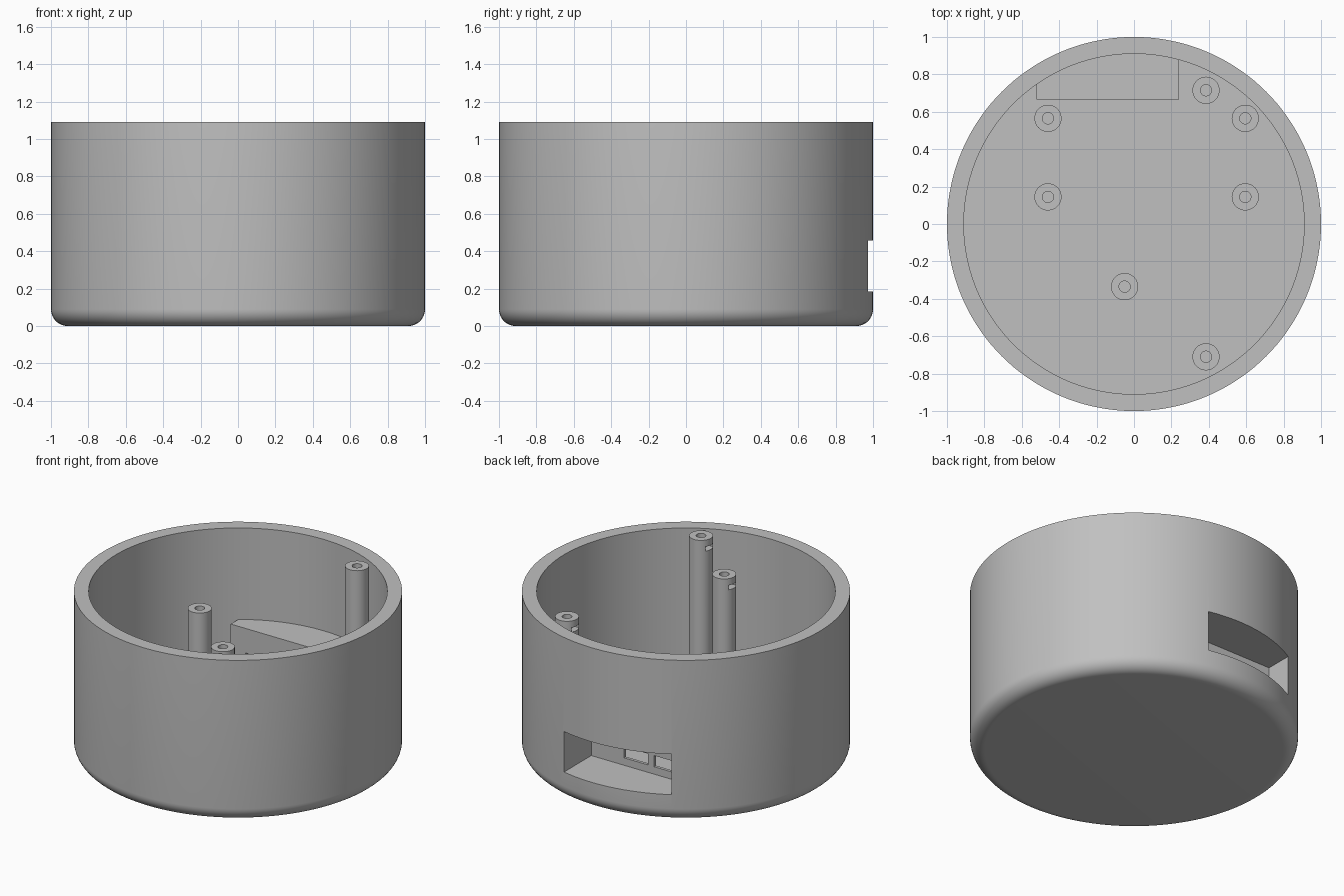
import bpy, bmesh, math
from mathutils import Vector, Matrix

if "Cube" in bpy.data.objects:
    bpy.data.objects.remove(bpy.data.objects["Cube"], do_unlink=True)

# Single plain material
grey = bpy.data.materials.new("plain grey")
grey.use_nodes = True
colour = (0.53, 0.53, 0.53, 1)
grey.diffuse_color = colour
bsdf = next(n for n in grey.node_tree.nodes if n.type == 'BSDF_PRINCIPLED')
bsdf.inputs["Base Color"].default_value = colour

HEIGHT, WALL, FLOOR = 1.09, 0.91, 0.09


def finish(name, bm):
    bmesh.ops.recalc_face_normals(bm, faces=bm.faces)
    mesh = bpy.data.meshes.new(name)
    bm.to_mesh(mesh)
    bm.free()
    mesh.materials.append(grey)
    obj = bpy.data.objects.new(name, mesh)
    bpy.context.collection.objects.link(obj)
    return obj


def lathe(name, profile, steps, x=0, y=0):
    """Revolve a profile of (radius, z) points around a vertical axis."""
    bm = bmesh.new()
    verts = [bm.verts.new((r, 0, z)) for r, z in profile]
    edges = [bm.edges.new(pair) for pair in zip(verts, verts[1:])]
    bmesh.ops.spin(bm, geom=verts + edges, cent=(0, 0, 0), axis=(0, 0, 1),
                   angle=math.tau, steps=steps)
    bmesh.ops.remove_doubles(bm, verts=bm.verts, dist=1e-5)
    bmesh.ops.translate(bm, verts=bm.verts, vec=(x, y, 0))
    return finish(name, bm)


def box(name, low, high):
    low, high = Vector(low), Vector(high)
    bm = bmesh.new()
    bmesh.ops.create_cube(bm, size=1, matrix=Matrix.Translation((low + high) / 2)
                          @ Matrix.Diagonal((*(high - low), 1)))
    return finish(name, bm)


def boolean(target, tool, operation):
    """Apply a boolean and discard the tool."""
    mod = target.modifiers.new(operation, 'BOOLEAN')
    mod.operation, mod.object, mod.solver = operation, tool, 'EXACT'
    bpy.context.view_layer.objects.active = target
    bpy.ops.object.modifier_apply(modifier=mod.name)
    bpy.data.objects.remove(tool, do_unlink=True)


# Round cup with a rounded lower edge
fillet = [(WALL + 0.09 * math.sin(a), 0.09 - 0.09 * math.cos(a))
          for a in (math.pi / 2 * i / 10 for i in range(11))]
cup = lathe("round_housing", [(0, 0)] + fillet +
            [(1, HEIGHT), (WALL, HEIGHT), (WALL, FLOOR), (0, FLOOR)], 144)

# Port recess: thin-walled box inside the rear wall, opened from outside
recess = box("port_recess", (-0.52, 0.665, 0.06), (0.24, 1.1, 0.475))
trim = lathe("trim", [(0, 0), (0.95, 0), (0.95, 1), (0, 1)], 144)
boolean(recess, trim, 'INTERSECT')
boolean(cup, recess, 'UNION')
boolean(cup, box("pocket", (-0.5, 0.685, 0.185), (0.225, 1.2, 0.457)), 'DIFFERENCE')

# Two port slots through the recess back plate
for left, right in ((-0.41, -0.242), (-0.197, -0.018)):
    boolean(cup, box("slot", (left, 0.6, 0.235), (right, 0.72, 0.31)), 'DIFFERENCE')
parts = [cup]


def post(name, x, y, top, depth):
    obj = lathe(name, [(0, 0.05), (0.0725, 0.05), (0.0725, top), (0.03, top),
                       (0.03, top - depth), (0, top - depth)], 40, x, y)
    parts.append(obj)
    return obj


# Tall lid posts with a nut slot on one side
for i, (x, y) in enumerate(((0.385, 0.715), (0.385, -0.71), (-0.05, -0.335))):
    tall = post(f"lid_post_{i + 1}", x, y, HEIGHT, 0.2)
    boolean(tall, box("nut_slot", (x - 0.1, y - 0.04, 1.015), (x + 0.04, y + 0.04, 1.045)),
            'DIFFERENCE')

# Short board standoffs on a rectangle
for side, x in (("right", -0.46), ("left", 0.595)):
    for end, y in (("front", 0.145), ("back", 0.565)):
        post(f"board_standoff_{end}_{side}", x, y, 0.2, 0.1)

# Smooth round surfaces, crisp edges
for obj in parts:
    bpy.ops.object.select_all(action='DESELECT')
    obj.select_set(True)
    bpy.context.view_layer.objects.active = obj
    bpy.ops.object.shade_smooth_by_angle(angle=math.radians(30))
